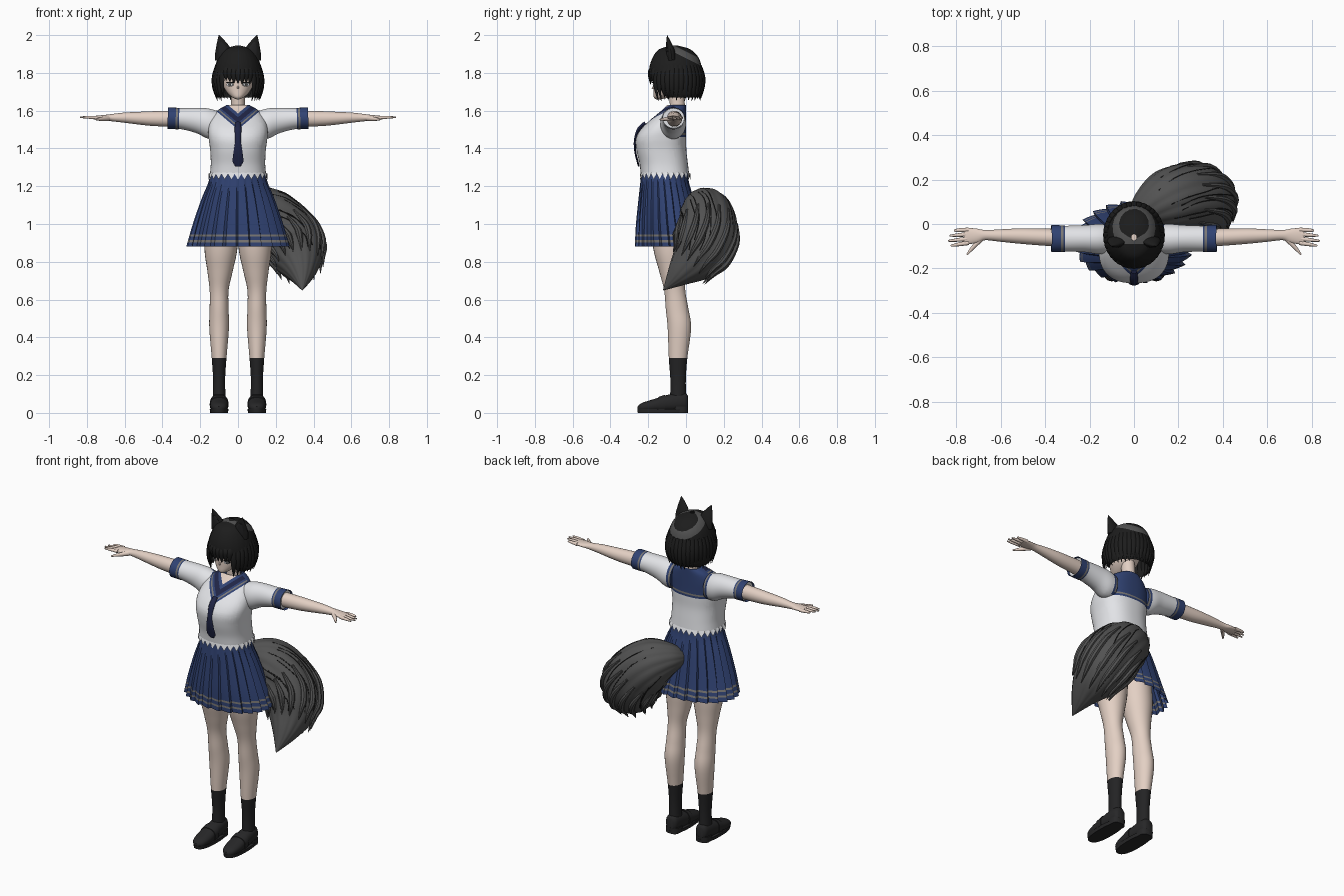
import bpy, bmesh, math, random
from mathutils import Vector

random.seed(4)
if "Cube" in bpy.data.objects:
    bpy.data.objects.remove(bpy.data.objects["Cube"])


def material(name, *rgb):
    m = bpy.data.materials.new(name)
    m.use_nodes = True
    m.diffuse_color = (*rgb, 1)
    m.node_tree.nodes["Principled BSDF"].inputs["Base Color"].default_value = (*rgb, 1)
    return m


SKIN = material("skin", .77, .63, .55)
WHITE = material("shirt white", .82, .83, .86)
NAVY = material("navy cloth", .03, .055, .17)
DARK = material("dark navy", .014, .018, .06)
HAIR = material("black hair", .012, .012, .012)
GREY = material("grey fur", .085, .085, .085)
SOCK = material("charcoal knit", .017, .017, .018)
SHOE = material("black leather", .02, .02, .021)
TRIM = material("grey trim", .2, .19, .18)
parts = []


def spline(rows, steps):
    """Smooth rows of numbers with a Catmull-Rom curve."""
    out, last = [], len(rows) - 1
    for i in range(last):
        a, b, c, d = (rows[min(max(j, 0), last)] for j in range(i - 1, i + 3))
        for k in range(steps):
            t = k / steps
            out.append([q + t * (r - p) / 2 + t * t * (p - 2.5 * q + 2 * r - s / 2)
                        + t ** 3 * (1.5 * (q - r) + (s - p) / 2)
                        for p, q, r, s in zip(a, b, c, d)])
    return out + [list(rows[-1])]


def tube(name, rows, mats, side=1, sides=24, steps=5, ref=(1, 0, 0), axis=None,
         shape=None, caps=True, cuts=(), rule=None):
    """Loft ellipses along rows of x, y, z, radius, radius; a rule picks each face's colour."""
    pts, ref = spline(rows, steps), Vector(ref)
    mids = [Vector((p[0] * side, p[1], p[2])) for p in pts]
    n, bm, rings = len(pts), bmesh.new(), []
    for i, p in enumerate(pts):
        t = Vector(axis) if axis else (mids[min(i + 1, n - 1)] - mids[max(i - 1, 0)]).normalized()
        u = (ref - t * ref.dot(t)).normalized()
        v = t.cross(u)
        ring = []
        for j in range(sides):
            a = math.tau * j / sides
            k = shape(a, i / (n - 1)) if shape else 1
            ring.append(bm.verts.new(mids[i] + u * math.cos(a) * k * max(p[3], .0005)
                                     + v * math.sin(a) * k * max(p[4], .0005)))
        rings.append(ring)
    for lo, hi in zip(rings, rings[1:]):
        for j in range(sides):
            k = (j + 1) % sides
            bm.faces.new((lo[j], lo[k], hi[k], hi[j]))
    if caps:
        bm.faces.new(rings[0][::-1])
        bm.faces.new(rings[-1])
    bmesh.ops.recalc_face_normals(bm, faces=bm.faces[:])
    for co, no in cuts:
        bmesh.ops.bisect_plane(bm, geom=bm.verts[:] + bm.edges[:] + bm.faces[:],
                               plane_co=co, plane_no=no)
    if rule:
        gone = []
        for f in bm.faces:
            index = rule(f.calc_center_median())
            if index < 0:
                gone.append(f)
            else:
                f.material_index = index
        bmesh.ops.delete(bm, geom=gone, context='FACES')
    me = bpy.data.meshes.new(name)
    bm.to_mesh(me)
    bm.free()
    for m in mats:
        me.materials.append(m)
    ob = bpy.data.objects.new(name, me)
    bpy.context.collection.objects.link(ob)
    parts.append(ob)
    return ob


def boxy(p):
    return lambda a, t: (abs(math.cos(a)) ** p + abs(math.sin(a)) ** p) ** (-1 / p)


UP, ACROSS = (0, 0, 1), (0, 1, 0)


# Shirt with a sailor collar coloured by distance from its edge
def collar(p):
    front = p.y < -.06
    d = p.z - .85 * abs(p.x) - 1.5 if front else min(.135 - abs(p.x), p.z - 1.46)
    if d < 0:
        return 0
    if .012 < d < .022:
        return 2
    if front and d > .035:
        return 3 if d < .065 else 1 if d < .085 else 4
    return 1


cloth = [WHITE, NAVY, TRIM, DARK, SKIN]
edges = [((0, -.06, 0), ACROSS)]
for s in (1, -1):
    edges += [((0, 0, 1.5 + d), (s * .85, 0, -1)) for d in (0, .012, .022, .035, .065, .085)]
    edges += [((s * (.135 - d), 0, 0), (1, 0, 0)) for d in (0, .012, .022)]
edges += [((0, 0, 1.46 + d), UP) for d in (0, .012, .022)]
tube("shirt", [(0, -.112, 1.27, .148, .128), (0, -.118, 1.32, .144, .128), (0, -.13, 1.39, .147, .132),
               (0, -.132, 1.45, .155, .133), (0, -.12, 1.5, .157, .12), (0, -.095, 1.55, .145, .095),
               (0, -.065, 1.6, .11, .065), (0, -.05, 1.63, .06, .05)],
     cloth, sides=64, axis=UP, shape=boxy(2.4), caps=False, cuts=edges, rule=collar)
hem = tube("shirt_hem", [(0, -.11, 1.235, .157, .134), (0, -.112, 1.272, .148, .128)], [WHITE],
           sides=56, steps=1, axis=UP, shape=boxy(2.4), caps=False)
for i in range(1, 56, 2):
    hem.data.vertices[i].co.z += .03
tube("necktie", [(0, -.215, 1.535, .014, .01), (0, -.25, 1.5, .018, .01), (0, -.27, 1.44, .015, .006),
                 (0, -.268, 1.38, .024, .005), (0, -.256, 1.33, .028, .005), (0, -.25, 1.305, .012, .004)],
     [DARK], sides=12)

# Pleated skirt with two hem stripes
PLEATS = 24


def pleat(a, t):
    return 1 + (.1 - .085 * t) * ((a * PLEATS / math.tau + .001) % 1 - .6)


tube("skirt", [(0, -.082, .88, .268, .185), (0, -.095, 1.0, .235, .167), (0, -.105, 1.13, .192, .145),
               (0, -.113, 1.22, .156, .128), (0, -.114, 1.275, .145, .122)],
     [NAVY, TRIM], sides=PLEATS * 6, axis=UP, shape=pleat, caps=False,
     cuts=[((0, 0, z), UP) for z in (.903, .914, .934, .945)],
     rule=lambda p: int(.903 < p.z < .914 or .934 < p.z < .945))

# Neck and face
tube("neck", [(0, -.045, 1.55, .05, .045), (0, -.045, 1.62, .037, .04), (0, -.055, 1.72, .037, .04)],
     [SKIN], axis=UP)
tube("face", [(0, -.147, 1.66, .008, .012), (0, -.125, 1.674, .036, .046), (0, -.096, 1.71, .068, .077),
              (0, -.08, 1.76, .084, .094), (0, -.075, 1.82, .09, .1), (0, -.07, 1.9, .055, .065)],
     [SKIN], sides=32, axis=UP)
tube("nose", [(0, -.165, 1.725, .008, .012), (0, -.181, 1.715, .002, .002)], [SKIN], sides=8, steps=2)


# Bob hair with a shine band and an open face
def hair_rule(p):
    if p.y < -.1 and abs(p.x) < .088 and p.z < 1.785:
        return -1
    return int(1.878 < p.z + .5 * p.y < 1.913 and p.y > -.09)


tube("hair", [(0, -.035, 1.67, .115, .103), (0, -.04, 1.7, .128, .125), (0, -.05, 1.76, .132, .139),
              (0, -.055, 1.82, .125, .14), (0, -.055, 1.88, .105, .122), (0, -.06, 1.925, .07, .082),
              (0, -.06, 1.945, .012, .014)],
     [HAIR, GREY], sides=64, axis=UP, shape=lambda a, t: 1 + .008 * math.sin(26 * a), caps=False,
     cuts=[((0, 0, 1.878), (0, .5, 1)), ((0, 0, 1.913), (0, .5, 1)), ((0, -.09, 0), ACROSS)],
     rule=hair_rule)
LOCKS = 36
for k in range(LOCKS):
    a = math.tau * k / LOCKS
    bang = math.cos(a) > 0 and abs(math.sin(a)) < .6
    tip = random.uniform(1.735, 1.765) if bang else random.uniform(1.65, 1.67)
    rows = []
    for i, f in enumerate((.9, 1.01, 1.0, .97 if bang else .88)):
        rows.append((.13 * f * math.sin(a), -.05 - .143 * f * math.cos(a),
                     1.84 + (tip - 1.84) * i / 3, (.012, .017, .013, .001)[i], (.004, .007, .006, .001)[i]))
    tube("hair_lock", rows, [HAIR], sides=8, steps=4, ref=(math.cos(a), math.sin(a), 0))

# Tail with grooved fur, dark strands and loose tufts
LOBES, RES = 14, 7
FACING = (-.54, .8, -.6)
tail = tube("tail", [(0, .0, 1.09, .03, .03), (.06, .06, 1.09, .09, .09), (.14, .1, 1.06, .138, .138),
                     (.225, .115, .99, .155, .155), (.29, .1, .9, .16, .16), (.318, .05, .82, .135, .135),
                     (.335, -.03, .74, .075, .075), (.34, -.12, .65, .002, .002)],
            [GREY], sides=LOBES * 6, steps=RES, ref=FACING,
            shape=lambda a, t: 1 + .035 * abs(math.sin(a * LOBES / 2 + 5 * t)) - .02)
skin_points = [v.co.copy() for v in tail.data.vertices]


def on_tail(ring, j):
    return skin_points[ring * LOBES * 6 + j % (LOBES * 6)]


for k in range(18):
    j = random.randrange(LOBES * 6)
    start = random.randrange(10, 18)
    rows = [(*on_tail(r, j - r // 3), .0028, .0028) for r in range(start, start + 24, 4)]
    tube("tail_strand", rows, [HAIR], sides=5, steps=3, ref=FACING)
for k in range(16):
    j = k * LOBES * 6 // 16
    path = [on_tail(r, j) for r in (20, 26, 31, 35)]
    path.append(path[-1] + (path[-1] - path[-2]) * .7 + Vector((0, -.01, -.02)))
    rows = [(*p, w, w) for p, w in zip(path, (.006, .016, .018, .012, .001))]
    tube("tail_tuft", rows, [GREY], sides=8, steps=4, ref=FACING)

# Paired parts
for s, label in ((1, "left_"), (-1, "right_")):
    tube(label + "sleeve", [(.11, -.068, 1.525, .064, .074), (.16, -.068, 1.532, .068, .08),
                            (.22, -.066, 1.548, .061, .067), (.3, -.066, 1.558, .058, .056),
                            (.36, -.066, 1.56, .058, .053)],
         cloth, side=s, sides=40, ref=ACROSS, axis=(1, 0, 0), cuts=edges,
         rule=lambda p: collar(p) if abs(p.x) < .14 else 0)
    tube(label + "cuff", [(.312, -.066, 1.558, .06, .057), (.372, -.066, 1.56, .061, .057)],
         [NAVY, TRIM], side=s, sides=40, steps=6, ref=ACROSS, caps=False,
         rule=lambda p: int(.322 < abs(p.x) < .331))
    tube(label + "arm", [(.34, -.062, 1.557, .04, .043), (.45, -.057, 1.558, .037, .039),
                         (.52, -.054, 1.56, .034, .034), (.6, -.052, 1.563, .028, .027),
                         (.67, -.05, 1.563, .023, .019), (.71, -.053, 1.563, .033, .014),
                         (.765, -.055, 1.563, .037, .009)], [SKIN], side=s, ref=ACROSS)
    for y, end in ((-.026, .81), (-.046, .83), (-.066, .837), (-.085, .825)):
        tube(label + "finger", [(.745, y, 1.563, .01, .01), (.79, y * 1.08, 1.565, .0085, .008),
                                (end, y * 1.15, 1.565, .004, .004)],
             [SKIN], side=s, sides=10, ref=ACROSS)
    tube(label + "thumb", [(.685, -.065, 1.56, .014, .012), (.72, -.1, 1.556, .011, .01),
                           (.752, -.138, 1.553, .004, .004)], [SKIN], side=s, sides=10, ref=UP)
    tube(label + "leg", [(.1, -.042, .08, .034, .042), (.1, -.042, .18, .032, .041), (.1, -.042, .29, .039, .049),
                         (.1, -.035, .45, .052, .062), (.1, -.047, .55, .05, .06), (.1, -.06, .65, .05, .056),
                         (.095, -.072, .75, .067, .07), (.09, -.085, .88, .088, .09), (.08, -.1, 1.1, .09, .095)],
         [SKIN, SOCK], side=s, sides=28, axis=UP, cuts=[((0, 0, .29), UP)],
         rule=lambda p: int(p.z < .29))
    # Loafer
    tube(label + "shoe", [(.1, .01, .055, .022, .035), (.1, -.005, .06, .036, .045), (.1, -.05, .058, .042, .047),
                          (.1, -.11, .05, .045, .042), (.1, -.18, .038, .047, .032), (.1, -.235, .03, .036, .022),
                          (.1, -.256, .024, .012, .01)],
         [SHOE], side=s, axis=(0, -1, 0), shape=boxy(2.4))
    tube(label + "shoe_strap", [(.1, -.11, .05, .049, .046), (.1, -.145, .044, .05, .041)],
         [SHOE], side=s, axis=(0, -1, 0), shape=boxy(2.4), steps=2)
    tube(label + "sole", [(.1, -.123, 0, .047, .132), (.1, -.123, .02, .05, .135)],
         [SHOE], side=s, sides=32, steps=1, axis=UP, shape=boxy(2.5))
    tube(label + "heel", [(.1, -.03, 0, .04, .04), (.1, -.03, .035, .041, .041)],
         [SHOE], side=s, steps=1, axis=UP, shape=boxy(3))
    # Pointed animal ear
    tube(label + "ear", [(.074, -.075, 1.87, .047, .024), (.078, -.08, 1.915, .043, .021),
                         (.09, -.092, 1.962, .023, .012), (.101, -.1, 2.0, .001, .001)],
         [HAIR], side=s, sides=16)
    tube(label + "inner_ear", [(.074, -.094, 1.89, .028, .008), (.079, -.098, 1.92, .025, .007),
                               (.091, -.104, 1.962, .008, .003)], [SOCK], side=s, sides=12)
    # Eye plates
    for part, mat, z, w, h, out in (("eye_white", WHITE, 1.738, .019, .01, 0),
                                    ("iris", GREY, 1.738, .009, .01, .001),
                                    ("eyelash", HAIR, 1.749, .021, .003, .002)):
        tube(label + part, [(.04, -.159, z, w, h), (.0445 + out, -.1665 - out, z, w, h)],
             [mat], side=s, sides=16, steps=1)

# Smooth shading with crisp creases
bpy.ops.object.select_all(action='DESELECT')
for ob in parts:
    ob.select_set(True)
bpy.context.view_layer.objects.active = parts[0]
bpy.ops.object.shade_smooth_by_angle(angle=math.radians(40))
